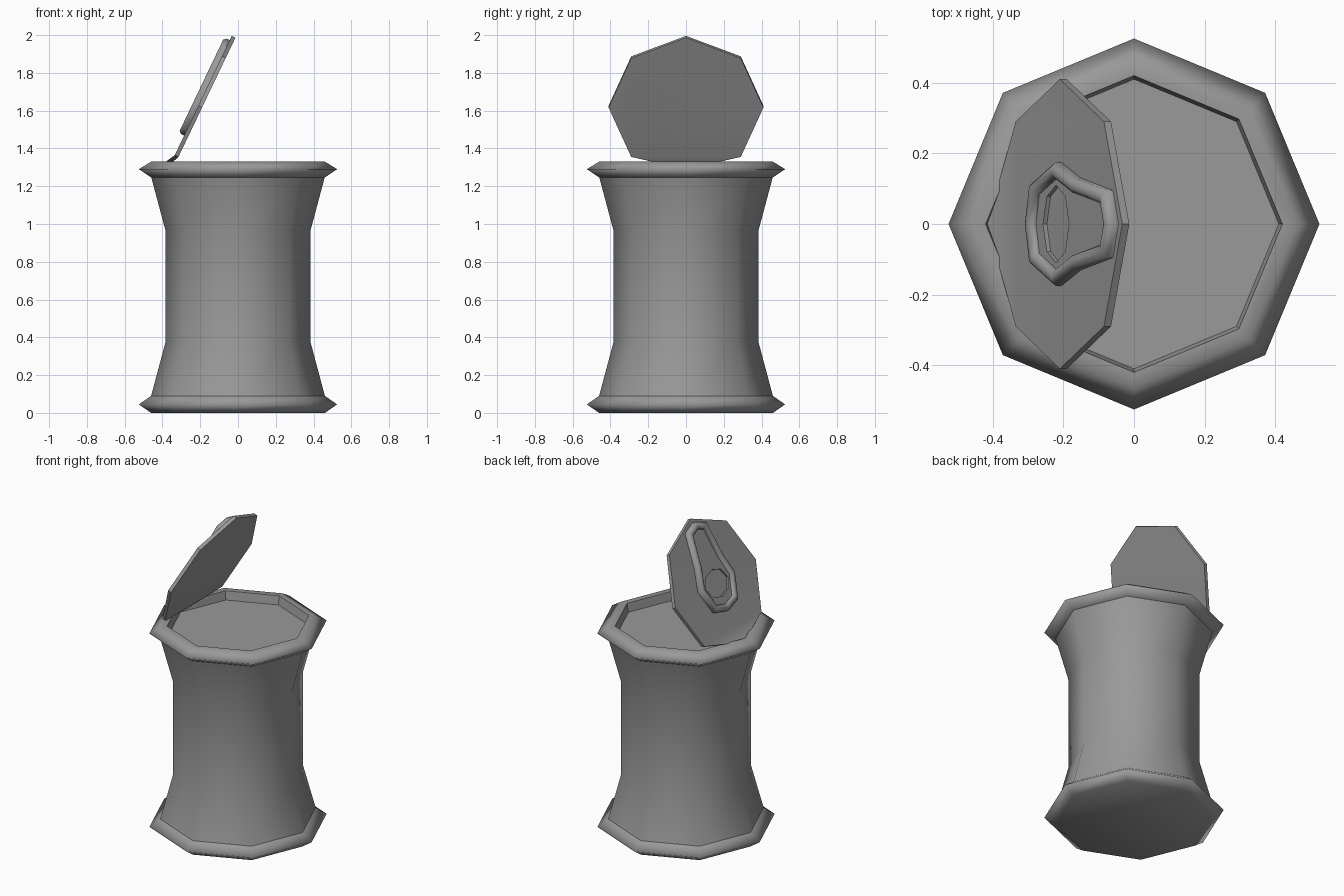
import bpy, bmesh, math
from mathutils import Vector

if "Cube" in bpy.data.objects:
    bpy.data.objects.remove(bpy.data.objects["Cube"], do_unlink=True)

SIDES = 8
metal = bpy.data.materials.new("grey_metal")
metal.use_nodes = True
GREY = (0.32, 0.32, 0.32, 1)
metal.diffuse_color = GREY
metal.node_tree.nodes["Principled BSDF"].inputs["Base Color"].default_value = GREY


def finish(name, bm, angle):
    bmesh.ops.recalc_face_normals(bm, faces=bm.faces)
    mesh = bpy.data.meshes.new(name)
    bm.to_mesh(mesh)
    bm.free()
    mesh.materials.append(metal)
    obj = bpy.data.objects.new(name, mesh)
    bpy.context.collection.objects.link(obj)
    bpy.ops.object.select_all(action='DESELECT')
    obj.select_set(True)
    bpy.context.view_layer.objects.active = obj
    bpy.ops.object.shade_smooth_by_angle(angle=math.radians(angle))
    return obj


def add_loop(bm, points):
    return [bm.verts.new(p) for p in points]


def skin(bm, a, b):
    n = len(a)
    for i in range(n):
        j = (i + 1) % n
        bm.faces.new((a[i], a[j], b[j], b[i]))


def octagon(rx, ry):
    steps = [2 * math.pi * i / SIDES for i in range(SIDES)]
    return [(rx * math.cos(t), ry * math.sin(t)) for t in steps]


def lathe(name, profile, angle, cap_first=False, cap_last=False):
    bm = bmesh.new()
    loops = [add_loop(bm, [(x, y, z) for x, y in octagon(r, r)]) for r, z in profile]
    for a, b in zip(loops, loops[1:]):
        skin(bm, a, b)
    if cap_first:
        bm.faces.new(loops[0])
    if cap_last:
        bm.faces.new(loops[-1])
    return finish(name, bm, angle)


# Can: waisted wall, two rolled rims and the recessed top
lathe("can_wall", [(0.46, 0.09), (0.385, 0.37), (0.385, 0.97), (0.46, 1.25)], 180)
lathe("bottom_rim", [(0.46, 0), (0.525, 0.045), (0.46, 0.09)], 180, cap_first=True)
lathe("top_rim", [(0.46, 1.247), (0.525, 1.29), (0.46, 1.33), (0.42, 1.33)], 180)
well = lathe("recessed_top", [(0.42, 1.33), (0.41, 1.275)], 30, cap_last=True)
well.data.flip_normals()
if well.data.polygons[-1].normal.z < 0:
    well.data.flip_normals()

# Raised lid frame: u runs up the slope, v across, h out of its outer face
ORIGIN = Vector((-0.21, 0, 1.626))
SLOPE = Vector((0.43, 0, 0.90)).normalized()
ACROSS = Vector((0, 1, 0))
OUT = Vector((-SLOPE.z, 0, SLOPE.x))


def on_lid(u, v, h):
    return ORIGIN + SLOPE * u + ACROSS * v + OUT * h


# Lid: octagonal sheet whose lowest corner bends back to the hinge
bm = bmesh.new()
sheets = []
for h, hinge in ((0, (-0.415, 0, 1.305)), (-0.022, (-0.39, 0, 1.29))):
    loop = add_loop(bm, [on_lid(u, v, h) for u, v in octagon(0.41, 0.41)])
    loop[4].co = hinge
    bm.faces.new(loop[:4] + loop[5:])
    bm.faces.new(loop[3:6])
    sheets.append(loop)
skin(bm, *sheets)
finish("lid", bm, 35)

# Pull tab: keyhole outline, mirrored across the lid
half = [(-0.145, 0.115), (0.01, 0.175), (0.14, 0.13), (0.35, 0.095)]
outline = [(-0.175, 0)] + half + [(0.385, 0)] + [(u, -v) for u, v in reversed(half)]


def inset(points, d):
    """Move every edge of a clockwise outline inwards by d."""
    result = []
    for i, p in enumerate(points):
        p = Vector(p)
        e1 = (p - Vector(points[i - 1])).normalized()
        e2 = (Vector(points[(i + 1) % len(points)]) - p).normalized()
        n1, n2 = Vector((e1.y, -e1.x)), Vector((e2.y, -e2.x))
        result.append(p + (n1 + n2) * d / (1 + n1.dot(n2)))
    return result


# Rounded border of the tab
bm = bmesh.new()
section = [(0, -0.002), (0, 0.018), (0.012, 0.032), (0.03, 0.032), (0.042, 0.022), (0.042, 0.012)]
loops = [add_loop(bm, [on_lid(u, v, h) for u, v in inset(outline, d)]) for d, h in section]
for a, b in zip(loops, loops[1:]):
    skin(bm, a, b)
finish("pull_tab_border", bm, 60)

# Thin web of the tab, with the finger hole through it
bm = bmesh.new()
edge = add_loop(bm, [on_lid(u, v, 0.012) for u, v in inset(outline, 0.04)])
hole = add_loop(bm, [on_lid(u, v, 0.012) for u, v in octagon(0.085, 0.11)])
base = add_loop(bm, [on_lid(u, v, -0.001) for u, v in octagon(0.085, 0.11)])
rims = [bm.edges.new((l[i - 1], l[i])) for l in (edge, hole) for i in range(len(l))]
bmesh.ops.triangle_fill(bm, edges=rims, use_beauty=True, normal=OUT)
skin(bm, hole, base)
web = finish("pull_tab_web", bm, 30)
if sum(p.normal.dot(OUT) * p.area for p in web.data.polygons) < 0:
    web.data.flip_normals()
